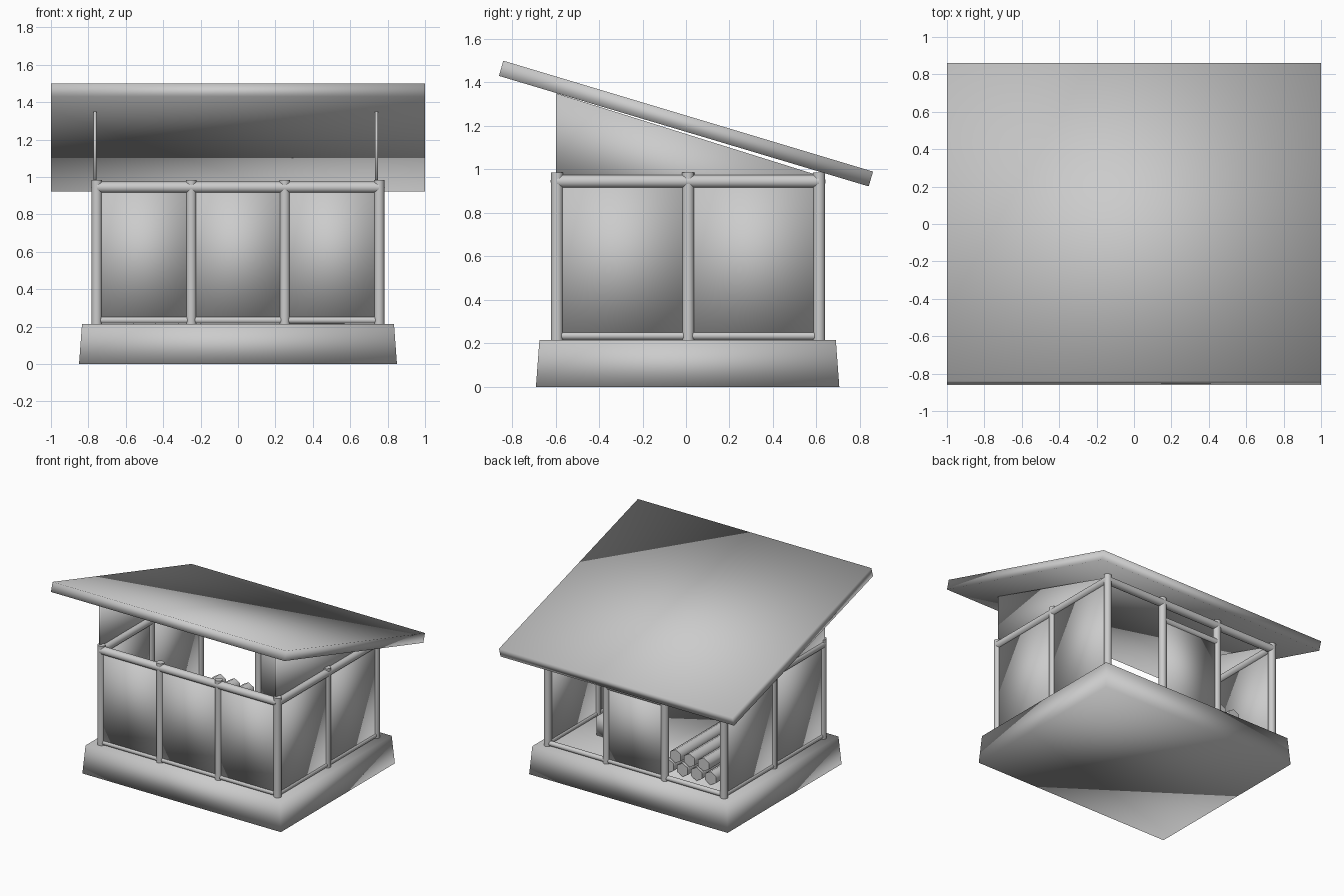
import bpy, bmesh, math
from mathutils import Vector

cube = bpy.data.objects.get("Cube")
if cube:
    bpy.data.objects.remove(cube, do_unlink=True)

grey = bpy.data.materials.new("plain_grey")
grey.use_nodes = True
COLOR = (0.6, 0.6, 0.6, 1)
grey.diffuse_color = COLOR
grey.node_tree.nodes["Principled BSDF"].inputs["Base Color"].default_value = COLOR


def finish(name, bm):
    """Turn a bmesh into a softly shaded grey object."""
    bmesh.ops.recalc_face_normals(bm, faces=bm.faces)
    for f in bm.faces:
        f.smooth = True
    mesh = bpy.data.meshes.new(name)
    bm.to_mesh(mesh)
    bm.free()
    mesh.materials.append(grey)
    obj = bpy.data.objects.new(name, mesh)
    bpy.context.collection.objects.link(obj)
    return obj


def box(name, lo, hi, inset=0):
    """Box between two corners; inset narrows the top."""
    bm = bmesh.new()
    bmesh.ops.create_cube(bm, size=1)
    lo, hi = Vector(lo), Vector(hi)
    for v in bm.verts:
        top = v.co.z > 0
        for i in range(3):
            v.co[i] = hi[i] if v.co[i] > 0 else lo[i]
        if top and inset:
            v.co.x -= math.copysign(inset, v.co.x)
            v.co.y -= math.copysign(inset, v.co.y)
    return finish(name, bm)


def pole(name, a, b, radius, sides=16):
    """Round pole from a to b."""
    a, b = Vector(a), Vector(b)
    bm = bmesh.new()
    bmesh.ops.create_cone(bm, cap_ends=True, segments=sides, radius1=radius,
                          radius2=radius, depth=(b - a).length)
    obj = finish(name, bm)
    for p in obj.data.polygons:
        p.use_smooth = len(p.vertices) == 4
    obj.location = (a + b) / 2
    obj.rotation_mode = 'QUATERNION'
    obj.rotation_quaternion = Vector((0, 0, 1)).rotation_difference(b - a)
    return obj


def prism(name, profile, x0, x1):
    """Extrude a (y, z) profile along x."""
    bm = bmesh.new()
    face = bm.faces.new([bm.verts.new((x0, y, z)) for y, z in profile])
    new = bmesh.ops.extrude_face_region(bm, geom=[face])["geom"]
    bmesh.ops.translate(bm, vec=(x1 - x0, 0, 0),
                        verts=[v for v in new if isinstance(v, bmesh.types.BMVert)])
    return finish(name, bm)


FLOOR, POST_TOP = 0.215, 0.985
LOW_RAIL, TOP_RAIL, DOOR_RAIL = 0.235, 0.945, 0.81
XS = [-0.755, -0.25, 0.25, 0.755]
YS = [-0.593, 0.01, 0.612]
FRONT, BACK = YS[0], YS[-1]

# Tapered base
box("base", (-0.85, -0.69, 0), (0.85, 0.705, FLOOR), inset=0.016)

# Posts around the edge
for x in XS:
    for y in YS:
        if y in (FRONT, BACK) or x in (XS[0], XS[-1]):
            pole("post", (x, y, FLOOR - 0.01), (x, y, POST_TOP), 0.028)

# Rails on all four sides
for z, r in ((LOW_RAIL, 0.019), (TOP_RAIL, 0.03)):
    for y in (FRONT, BACK):
        pole("long_rail", (XS[0], y, z), (XS[-1], y, z), r)
    for x in (XS[0], XS[-1]):
        pole("side_rail", (x, FRONT, z), (x, BACK, z), r)
pole("door_rail", (XS[1], BACK, DOOR_RAIL), (XS[2], BACK, DOOR_RAIL), 0.025)

# Wall panels, with only the middle bay closed at the back
T = 0.01
for x0, x1 in zip(XS, XS[1:]):
    box("front_panel", (x0, FRONT - T, LOW_RAIL), (x1, FRONT + T, TOP_RAIL))
box("back_panel", (XS[1], BACK - T, LOW_RAIL), (XS[2], BACK + T, DOOR_RAIL))
for x in (XS[0], XS[-1]):
    for y0, y1 in zip(YS, YS[1:]):
        box("side_panel", (x - T, y0, LOW_RAIL), (x + T, y1, TOP_RAIL))

# Triangular gables under the roof
for x in (-0.765, 0.741):
    prism("gable", [(-0.597, 0.96), (0.6, 0.96), (0.6, 0.975), (-0.597, 1.35)],
          x - 0.008, x + 0.008)

# Sloping roof slab
prism("roof", [(-0.86, 1.43), (0.84, 0.922), (0.86, 0.99), (-0.84, 1.5)], -1, 1)

# Stacked logs
R = 0.052
for row, count in enumerate((4, 3)):
    for i in range(count):
        x = -0.56 + 0.12 * i + 0.06 * row
        z = FLOOR + R + 0.09 * row
        pole("log", (x, -0.4, z), (x, 0.5, z), R, sides=6)

# Low block beside the doorway
box("low_block", (0.25, -0.1, FLOOR), (0.57, 0.28, 0.36))
